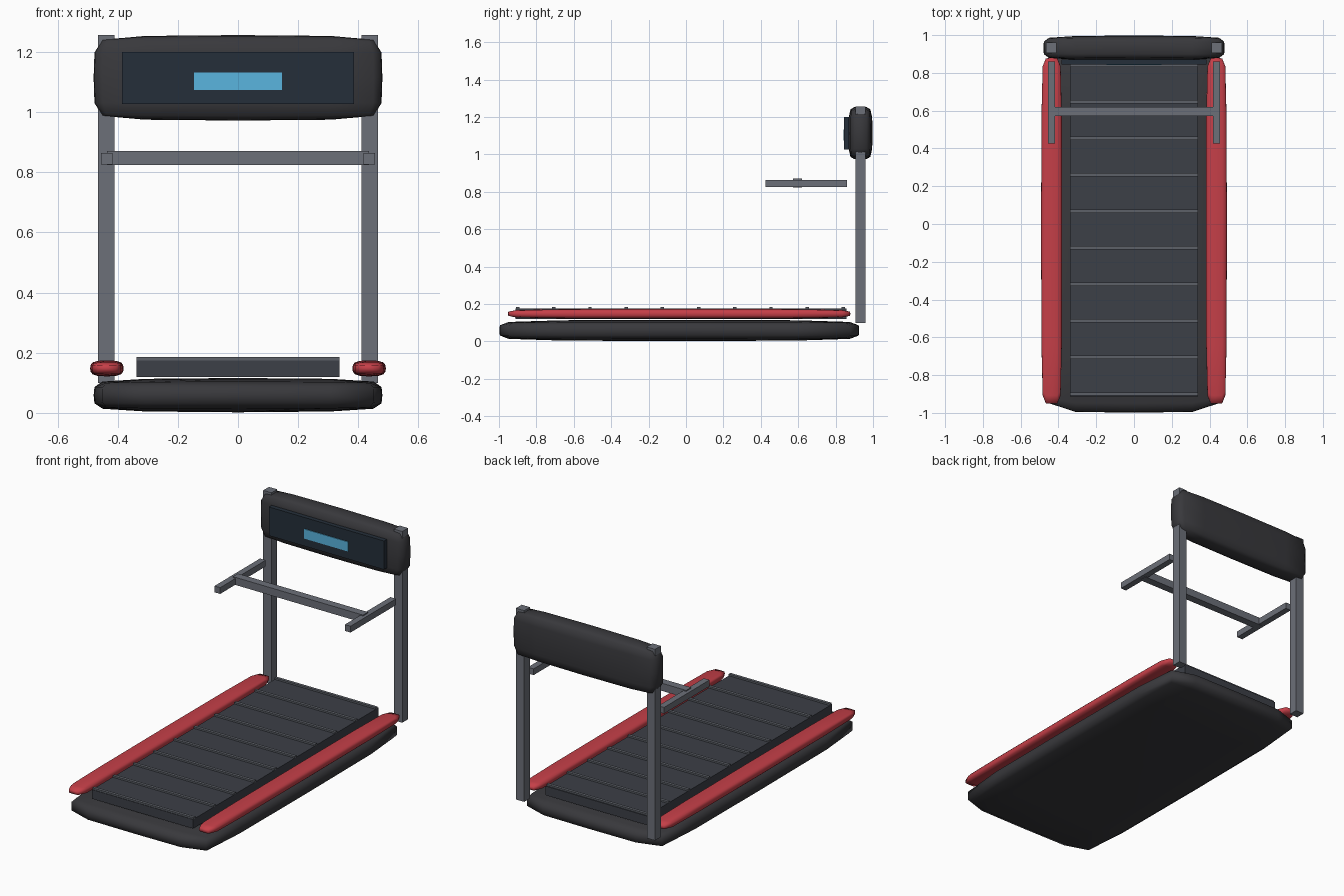
import bpy

if "Cube" in bpy.data.objects:
    bpy.data.objects.remove(bpy.data.objects["Cube"])


def material(name, rgb):
    m = bpy.data.materials.new(name)
    m.diffuse_color = (*rgb, 1)
    m.use_nodes = True
    m.node_tree.nodes["Principled BSDF"].inputs["Base Color"].default_value = m.diffuse_color
    return m


SHELL = material("dark_shell", (0.04, 0.04, 0.045))
RED = material("red_trim", (0.56, 0.05, 0.065))
STEEL = material("steel", (0.15, 0.16, 0.19))
RUBBER = material("rubber", (0.045, 0.05, 0.063))
STRIPE = material("stripe", (0.11, 0.12, 0.14))
PANEL = material("panel", (0.018, 0.028, 0.042))
GLOW = material("glow", (0.1, 0.46, 0.74))


def box(name, xs, ys, zs, mat):
    """Box given by its (min, max) range on each axis."""
    ranges = (xs, ys, zs)
    bpy.ops.mesh.primitive_cube_add(size=1, location=[(a + b) / 2 for a, b in ranges])
    ob = bpy.context.object
    ob.name = name
    ob.scale = [b - a for a, b in ranges]
    bpy.ops.object.transform_apply(location=False, rotation=False, scale=True)
    ob.data.materials.append(mat)
    return ob


def soft_box(name, xs, ys, zs, mat, width):
    """Box with bevelled edges and gently swollen, smooth faces."""
    ob = box(name, xs, ys, zs, mat)
    bev = ob.modifiers.new("Bevel", 'BEVEL')
    bev.width = width
    bev.segments = 1
    sub = ob.modifiers.new("Swell", 'SUBSURF')
    sub.levels = sub.render_levels = 1
    bpy.ops.object.shade_smooth()
    return ob


# Deck base
soft_box("deck_base", (-0.482, 0.482), (-1.0, 0.928), (0.0, 0.118), SHELL, 0.024)

# Running belt with raised cross stripes
box("running_belt", (-0.338, 0.338), (-0.912, 0.857), (0.12, 0.175), RUBBER)
for i in range(10):
    y = -0.9 + i * 0.1935
    box(f"belt_stripe_{i + 1}", (-0.338, 0.338), (y - 0.009, y + 0.009), (0.173, 0.185), STRIPE)

# Mirrored side parts: foot rails, uprights, handles
for side, s in (("left", -1), ("right", 1)):
    def span(a, b):
        return tuple(sorted((s * a, s * b)))
    soft_box(f"foot_rail_{side}", span(0.379, 0.493), (-0.953, 0.88), (0.12, 0.176), RED, 0.015)
    box(f"upright_{side}", span(0.41, 0.465), (0.905, 0.96), (0.1, 1.256), STEEL)
    box(f"handle_{side}", span(0.417, 0.455), (0.425, 0.86), (0.826, 0.864), STEEL)

# Crossbar between handles
box("crossbar", (-0.435, 0.435), (0.572, 0.62), (0.824, 0.87), STEEL)

# Console with panel and display
soft_box("console", (-0.482, 0.482), (0.865, 1.0), (0.97, 1.258), SHELL, 0.024)
box("console_panel", (-0.385, 0.385), (0.845, 0.872), (1.027, 1.2), PANEL)
box("console_display", (-0.146, 0.146), (0.841, 0.85), (1.074, 1.132), GLOW)
